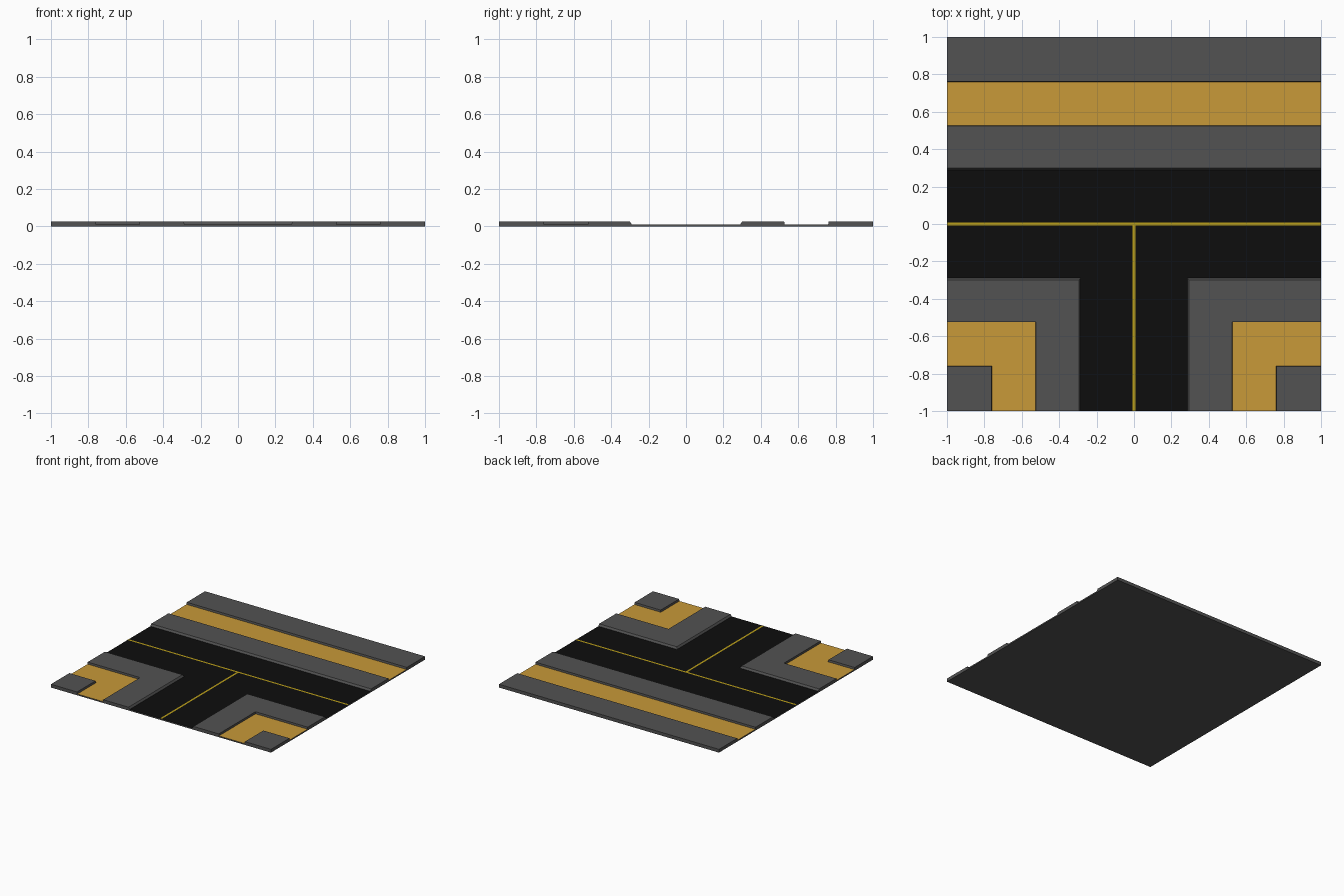
import bpy, bmesh

if "Cube" in bpy.data.objects:
    bpy.data.objects.remove(bpy.data.objects["Cube"])

LOW, HIGH = 0.011, 0.027      # road level and pavement level
CURB_Y, CURB_X = 0.29, 0.285  # foot of the curbs along the road
S = 0.01                      # curb slope


def material(name, rgb):
    m = bpy.data.materials.new(name)
    m.diffuse_color = (*rgb, 1)
    m.use_nodes = True
    m.node_tree.nodes["Principled BSDF"].inputs["Base Color"].default_value = m.diffuse_color
    return m


GREY = material("concrete", (0.085, 0.085, 0.085))
BLACK = material("asphalt", (0.004, 0.004, 0.004))
TAN = material("soil", (0.58, 0.32, 0.04))
YELLOW = material("paint", (0.48, 0.34, 0.01))


def rect(x0, x1, y0, y1):
    return [(x0, y0), (x1, y0), (x1, y1), (x0, y1)]


def ell(x, y, xi, yi):
    """L-shaped outline in the front right corner, counter-clockwise."""
    return [(x, -1), (xi, -1), (xi, yi), (1, yi), (1, y), (x, y)]


def part(name, outline, mat, z0=LOW, z1=None, top=None, cap=True, floor=False, mirror=False):
    """Flat sheet at z0, or a slab up to z1 with an optional different top outline."""
    bm = bmesh.new()
    low = [bm.verts.new((x, y, z0)) for x, y in outline]
    if z1 is None:
        bm.faces.new(low)
    else:
        high = [bm.verts.new((x, y, z1)) for x, y in (top or outline)]
        n = len(low)
        for i in range(n):
            j = (i + 1) % n
            bm.faces.new((low[i], low[j], high[j], high[i]))
        if cap:
            bm.faces.new(high)
        if floor:
            bm.faces.new(low[::-1])
    me = bpy.data.meshes.new(name)
    bm.to_mesh(me)
    bm.free()
    me.materials.append(mat)
    ob = bpy.data.objects.new(name, me)
    bpy.context.collection.objects.link(ob)
    if mirror:
        ob.modifiers.new("mirror", 'MIRROR')
    return ob


# Underside and rim of the tile
part("base", rect(-1, 1, -1, 1), GREY, 0, LOW, cap=False, floor=True)

# T-shaped road with its centre lines
part("road", [(-1, -CURB_Y), (-CURB_X, -CURB_Y), (-CURB_X, -1), (CURB_X, -1),
              (CURB_X, -CURB_Y), (1, -CURB_Y), (1, CURB_Y), (-1, CURB_Y)], BLACK)
part("cross_line", rect(-1, 1, -0.008, 0.008), YELLOW, LOW + 0.001)
part("stem_line", rect(-0.008, 0.008, -1, -0.008), YELLOW, LOW + 0.001)

# Straight pavement, soil strip and outer slab at the back
part("back_pavement", rect(-1, 1, CURB_Y, 0.527), GREY, LOW, HIGH,
     top=rect(-1, 1, CURB_Y + S, 0.525))
part("back_soil", rect(-1, 1, 0.527, 0.76), TAN)
part("back_outer_slab", rect(-1, 1, 0.76, 1), GREY, LOW, HIGH, top=rect(-1, 1, 0.763, 1))

# Corner pavement, soil and slab, mirrored to both sides
part("corner_pavement", ell(CURB_X, -CURB_Y, 0.527, -0.525), GREY, LOW, HIGH,
     top=ell(CURB_X + S, -CURB_Y - S, 0.525, -0.523), mirror=True)
part("corner_soil", ell(0.527, -0.525, 0.76, -0.758), TAN, mirror=True)
part("corner_slab", rect(0.76, 1, -1, -0.758), GREY, LOW, HIGH,
     top=rect(0.763, 1, -1, -0.761), mirror=True)
